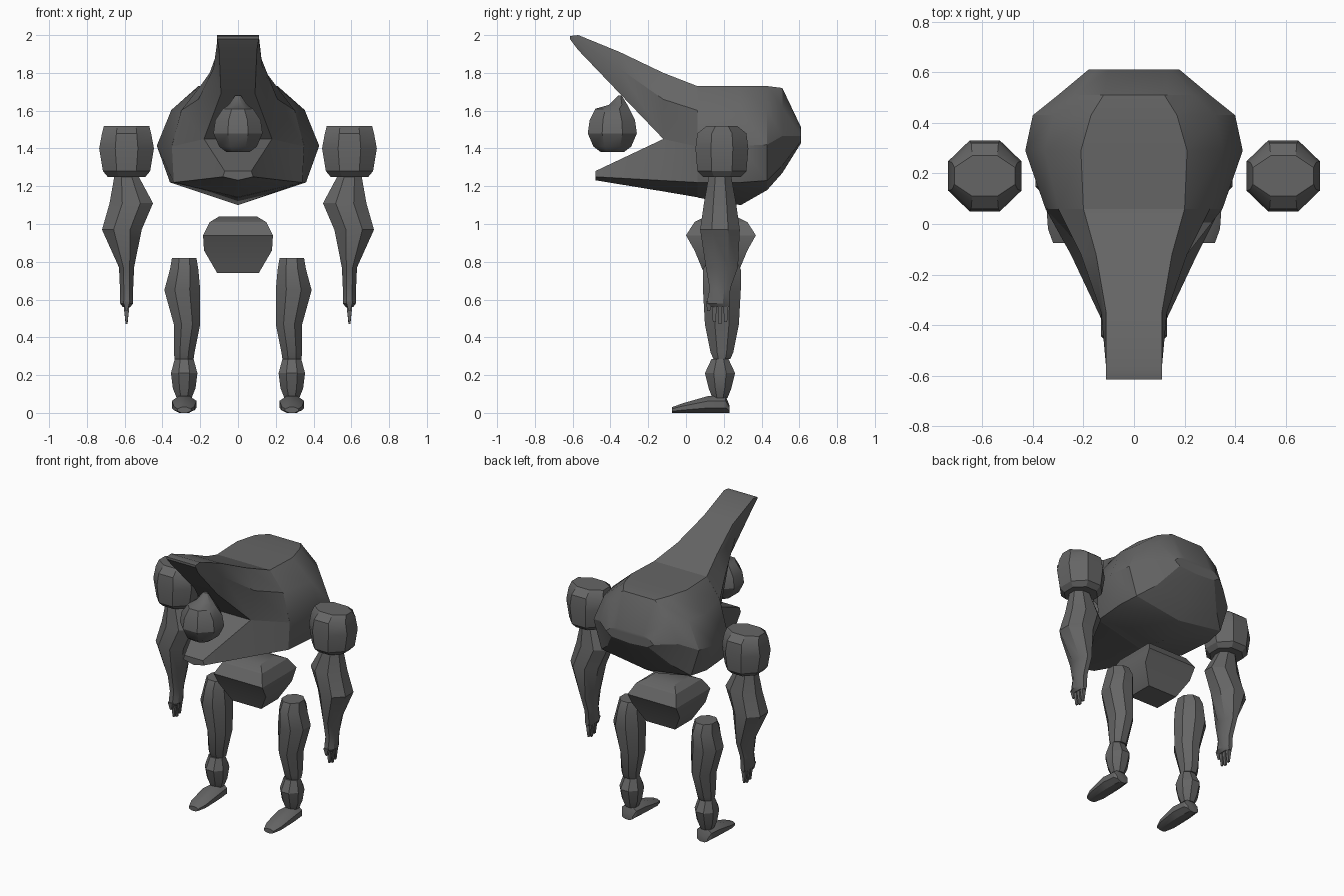
import bpy
import bmesh
from math import cos, sin, pi, radians

if "Cube" in bpy.data.objects:
    bpy.data.objects.remove(bpy.data.objects["Cube"], do_unlink=True)

stone = bpy.data.materials.new("dark_grey")
stone.use_nodes = True
colour = (0.13, 0.13, 0.13, 1)
stone.diffuse_color = colour
stone.node_tree.nodes["Principled BSDF"].inputs["Base Color"].default_value = colour


def loft(name, rings):
    """Skin a row of equal-length point rings and close both ends."""
    bm = bmesh.new()
    rows = [[bm.verts.new(point) for point in ring] for ring in rings]
    count = len(rows[0])
    for low, high in zip(rows, rows[1:]):
        for i in range(count):
            j = (i + 1) % count
            bm.faces.new((low[i], low[j], high[j], high[i]))
    bm.faces.new(rows[0])
    bm.faces.new(rows[-1])
    bmesh.ops.recalc_face_normals(bm, faces=bm.faces)
    mesh = bpy.data.meshes.new(name)
    bm.to_mesh(mesh)
    bm.free()
    mesh.materials.append(stone)
    obj = bpy.data.objects.new(name, mesh)
    bpy.context.collection.objects.link(obj)
    bpy.ops.object.select_all(action="DESELECT")
    obj.select_set(True)
    bpy.context.view_layer.objects.active = obj
    bpy.ops.object.shade_smooth_by_angle(angle=radians(30))


def polygon(sides, wide, deep):
    """Flat-sided outline that exactly fills its half width and half depth."""
    turns = [(i + 0.5) * 2 * pi / sides for i in range(sides)]
    reach_u = max(cos(t) for t in turns)
    reach_v = max(sin(t) for t in turns)
    return [(wide * cos(t) / reach_u, deep * sin(t) / reach_v) for t in turns]


def stack(name, sides, x, y, levels):
    """Level polygons (height, half width, half depth, optional x and y shift)."""
    rings = []
    for z, wide, deep, *shift in levels:
        dx, dy = shift or (0, 0)
        rings.append([(x + dx + u, y + dy + v, z) for u, v in polygon(sides, wide, deep)])
    loft(name, rings)


def slices(name, sections):
    """Mirrored half outlines, each standing upright at its own y."""
    rings = []
    for y, half in sections:
        right = [(x, y, z) for x, z in half]
        left = [(-x, y, z) for x, z in reversed(half) if x > 0]
        rings.append(right + left)
    loft(name, rings)


def torso_section(y, roof, top, flank, rim, floor, keel):
    """Half outline: flat roof, sloping shoulder, widest flank, rim and keel."""
    middle = floor + (roof - floor) * 0.38
    shoulder = (top + (flank - top) * 0.65, middle + (roof - middle) * 0.6)
    return y, [(top, roof), shoulder, (flank, middle), (rim, floor), (0, keel)]


# Torso, from the mouth of the hood to the rounded back
slices("torso", [
    torso_section(0.06, roof=1.73, top=0.2, flank=0.35, rim=0.34, floor=1.22, keel=1.14),
    torso_section(0.29, roof=1.73, top=0.21, flank=0.43, rim=0.36, floor=1.22, keel=1.1),
    torso_section(0.43, roof=1.73, top=0.17, flank=0.4, rim=0.34, floor=1.23, keel=1.18),
    torso_section(0.51, roof=1.72, top=0.12, flank=0.3, rim=0.24, floor=1.31, keel=1.27),
    torso_section(0.61, roof=1.51, top=0.1, flank=0.18, rim=0.14, floor=1.44, keel=1.43),
])


def crest_section(y, top, upper, side, base, lower):
    """Half outline: flat top, sloping side and a narrower underside."""
    return y, [(top, upper), (side, lower + (upper - lower) * 0.6), (base, lower)]


# Long crest reaching forward over the head
slices("crest", [
    crest_section(-0.615, top=0.11, upper=1.995, side=0.11, base=0.11, lower=1.98),
    crest_section(-0.57, top=0.11, upper=2, side=0.11, base=0.1, lower=1.92),
    crest_section(-0.35, top=0.11, upper=1.91, side=0.13, base=0.09, lower=1.69),
    crest_section(-0.12, top=0.15, upper=1.8, side=0.21, base=0.18, lower=1.45),
    crest_section(0.06, top=0.2, upper=1.73, side=0.3, base=0.35, lower=1.41),
])


def collar_section(y, lip, height, rim, floor):
    return y, [(lip, height), (rim, floor), (0, floor - rim * 0.23)]


# Lower collar jutting forward below the head
slices("collar", [
    collar_section(-0.48, lip=0.07, height=1.28, rim=0.08, floor=1.25),
    collar_section(-0.12, lip=0.18, height=1.45, rim=0.25, floor=1.23),
    collar_section(0.06, lip=0.35, height=1.41, rim=0.34, floor=1.22),
])

# Faceted round head with a small pointed cap
stack("head", 8, 0, -0.39, [
    (1.38, 0.06, 0.06),
    (1.41, 0.1, 0.1),
    (1.48, 0.13, 0.13),
    (1.55, 0.12, 0.12),
    (1.61, 0.08, 0.09),
    (1.63, 0.05, 0.05, 0, 0.03),
    (1.68, 0.015, 0.01, 0, 0.04),
])

# Pelvis block
stack("pelvis", 4, 0, 0.185, [
    (0.74, 0.11, 0.09),
    (0.86, 0.18, 0.14),
    (0.94, 0.185, 0.185),
    (1.01, 0.15, 0.14),
    (1.04, 0.1, 0.08),
])

for side, label in ((1, "left"), (-1, "right")):
    arm_x = side * 0.59
    leg_x = side * 0.285
    limb_y = 0.19

    # Shoulder block
    stack(label + "_shoulder", 8, arm_x, limb_y, [
        (1.25, 0.1, 0.1),
        (1.28, 0.125, 0.13),
        (1.4, 0.145, 0.14),
        (1.48, 0.13, 0.13),
        (1.52, 0.12, 0.08),
    ])

    # Arm, wrist and palm
    stack(label + "_arm", 8, arm_x, 0.18, [
        (1.25, 0.065, 0.06),
        (1.11, 0.115, 0.085, side * -0.025, 0),
        (0.97, 0.105, 0.105, side * 0.025, 0),
        (0.77, 0.04, 0.085, 0, 0.01),
        (0.66, 0.035, 0.055),
        (0.58, 0.035, 0.06, 0, -0.01),
        (0.56, 0.02, 0.05),
    ])

    # Short thumb and three tapering fingers
    for i, tip in enumerate((0.54, 0.48, 0.47, 0.48)):
        stack(f"{label}_finger_{i}", 4, arm_x, 0.12 + i * 0.03, [
            (0.59, 0.018, 0.013),
            (tip, 0.005, 0.008),
        ])

    # Thigh and shin
    stack(label + "_leg", 8, leg_x, limb_y, [
        (0.82, 0.065, 0.07),
        (0.76, 0.075, 0.1),
        (0.65, 0.095, 0.1, side * 0.01, 0),
        (0.47, 0.07, 0.09, side * -0.015, 0),
        (0.32, 0.055, 0.06),
        (0.285, 0.05, 0.045),
    ])

    # Ankle bulb
    stack(label + "_ankle", 8, leg_x, 0.18, [
        (0.285, 0.05, 0.045),
        (0.21, 0.07, 0.08),
        (0.13, 0.06, 0.06),
        (0.08, 0.04, 0.04),
    ])

    # Foot, lofted from the thin toe to the heel
    foot = []
    for y, wide, top in ((-0.075, 0.035, 0.03), (-0.02, 0.055, 0.05), (0.12, 0.065, 0.09),
                         (0.21, 0.055, 0.09), (0.23, 0.04, 0.04)):
        foot.append([(leg_x + u, y, top / 2 + v) for u, v in polygon(8, wide, top / 2)])
    loft(label + "_foot", foot)
